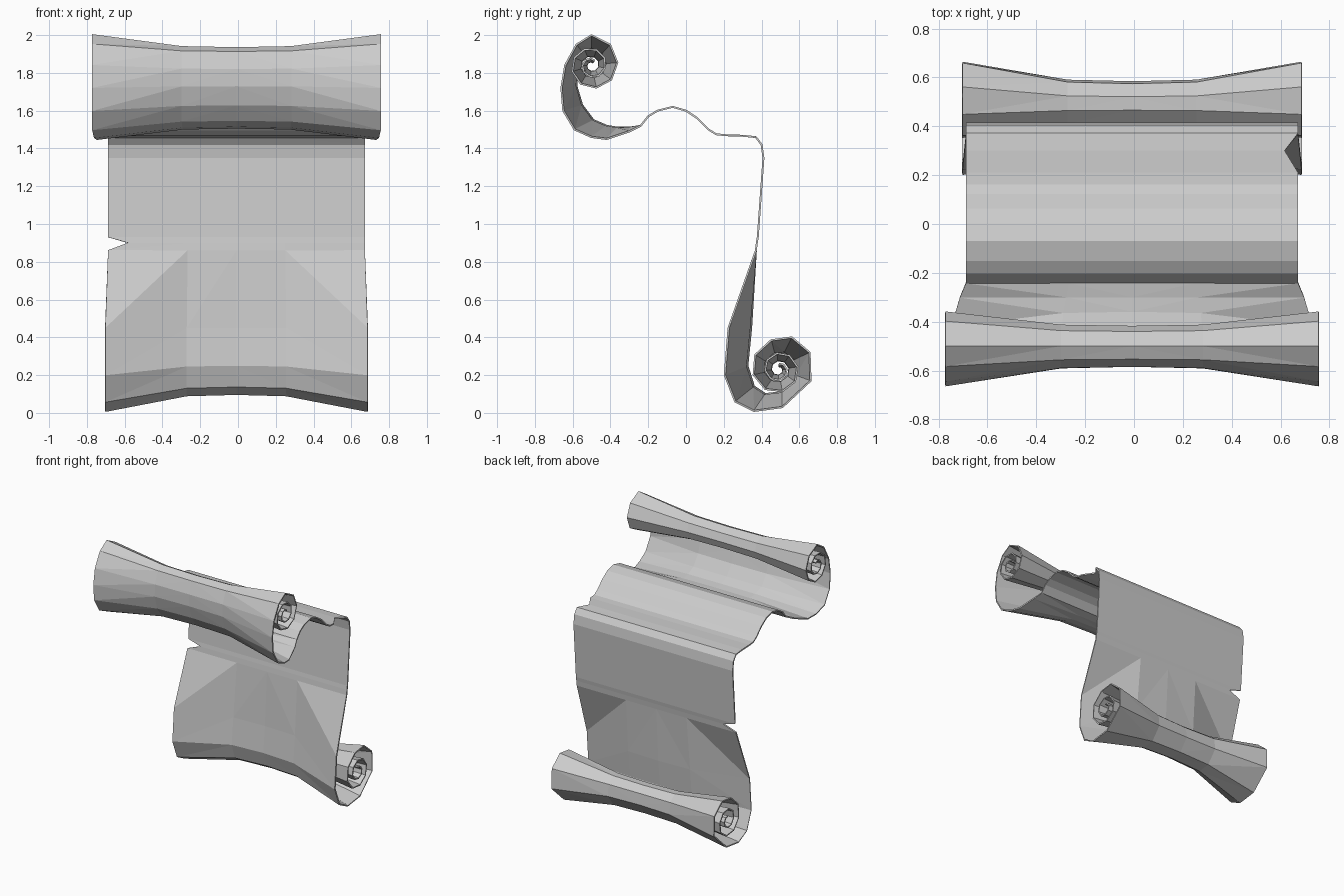
import bpy, bmesh, math
from mathutils import Vector

cube = bpy.data.objects.get("Cube")
if cube:
    bpy.data.objects.remove(cube)

paper = bpy.data.materials.new("grey_paper")
paper.use_nodes = True
colour = (0.6, 0.6, 0.6, 1)
paper.diffuse_color = colour
paper.node_tree.nodes["Principled BSDF"].inputs["Base Color"].default_value = colour

rows = []  # each row: edge point, middle point, half width, notch depths


def add_row(edge, middle=None, width=0.68, left=0, right=0):
    rows.append((Vector(edge), Vector(middle or edge), width, left, right))


def coil(centre, start, step, count, r0, r1, width, squeeze):
    """Spiral of rows whose middle is pinched towards the centre."""
    c = Vector(centre)
    made = []
    for i in range(count):
        a = math.radians(start + step * i)
        r = r0 + (r1 - r0) * (i / (count - 1)) ** 0.8
        d = Vector((math.cos(a), math.sin(a))) * r
        made.append((c + d, c + d * squeeze, width))
    return made


# Upper coil, from its core outwards
for e, m, w in reversed(coil((-0.5, 1.84), 90, -42, 19, 0.16, 0.03, 0.765, 0.57)):
    add_row(e, m, w)

# Front curl below the upper coil
for e, m, w in [((-0.58, 1.95), (-0.55, 1.91), 0.765),
                ((-0.64, 1.84), (-0.58, 1.82), 0.765),
                ((-0.66, 1.72), (-0.58, 1.73), 0.765),
                ((-0.65, 1.6), (-0.55, 1.63), 0.765),
                ((-0.59, 1.5), (-0.49, 1.55), 0.765),
                ((-0.5, 1.46), (-0.42, 1.52), 0.755),
                ((-0.42, 1.45), (-0.36, 1.51), 0.74),
                ((-0.3, 1.49), (-0.3, 1.51), 0.705)]:
    add_row(e, m, w)

# Wave over the top and bend at the back
for p in [(-0.24, 1.52), (-0.2, 1.57), (-0.15, 1.6), (-0.07, 1.62), (0, 1.6),
          (0.06, 1.56), (0.12, 1.5), (0.16, 1.475), (0.21, 1.47)]:
    add_row(p)
add_row((0.3, 1.467), right=0.055)
for p in [(0.37, 1.46), (0.4, 1.42), (0.41, 1.35), (0.38, 0.93)]:
    add_row(p)

# Hanging sheet with a torn notch, flaring into the lower roll
add_row((0.375, 0.9), left=0.105)
add_row((0.37, 0.86))
for e, m in [((0.225, 0.45), (0.345, 0.45)),
             ((0.205, 0.2), (0.325, 0.25)),
             ((0.26, 0.06), (0.36, 0.14)),
             ((0.36, 0.01), (0.42, 0.1)),
             ((0.51, 0.03), (0.51, 0.11)),
             ((0.66, 0.17), (0.58, 0.2)),
             ((0.655, 0.32), (0.57, 0.28)),
             ((0.56, 0.4), (0.52, 0.32))]:
    add_row(e, m, 0.695)

# Lower coil, from outside to its core
for e, m, w in coil((0.49, 0.23), 104, 44, 17, 0.16, 0.03, 0.695, 0.57):
    add_row(e, m, w)

# Skin the rows across the width of the sheet
stations = [(-1, 0), (-0.38, 0.92), (0, 1), (0.38, 0.92), (1, 0)]
bm = bmesh.new()
grid = []
for edge, middle, width, left, right in rows:
    line = []
    for s, pinch in stations:
        x = s * width - 0.008
        x += left if s == -1 else -right if s == 1 else 0
        p = edge.lerp(middle, pinch)
        line.append(bm.verts.new((x, p.x, p.y)))
    grid.append(line)
last = len(stations) - 1
for a, b in zip(grid, grid[1:]):
    for i in range(last):
        if i < last / 2:  # mirrored diagonals
            bm.faces.new((a[i], a[i + 1], b[i]))
            bm.faces.new((a[i + 1], b[i + 1], b[i]))
        else:
            bm.faces.new((a[i], a[i + 1], b[i + 1]))
            bm.faces.new((a[i], b[i + 1], b[i]))
bmesh.ops.recalc_face_normals(bm, faces=bm.faces)
mesh = bpy.data.meshes.new("scroll_sheet")
bm.to_mesh(mesh)
bm.free()
mesh.materials.append(paper)
sheet = bpy.data.objects.new("scroll_sheet", mesh)
bpy.context.collection.objects.link(sheet)

# Thin paper thickness
solid = sheet.modifiers.new("thickness", "SOLIDIFY")
solid.thickness = 0.01
solid.offset = 0
